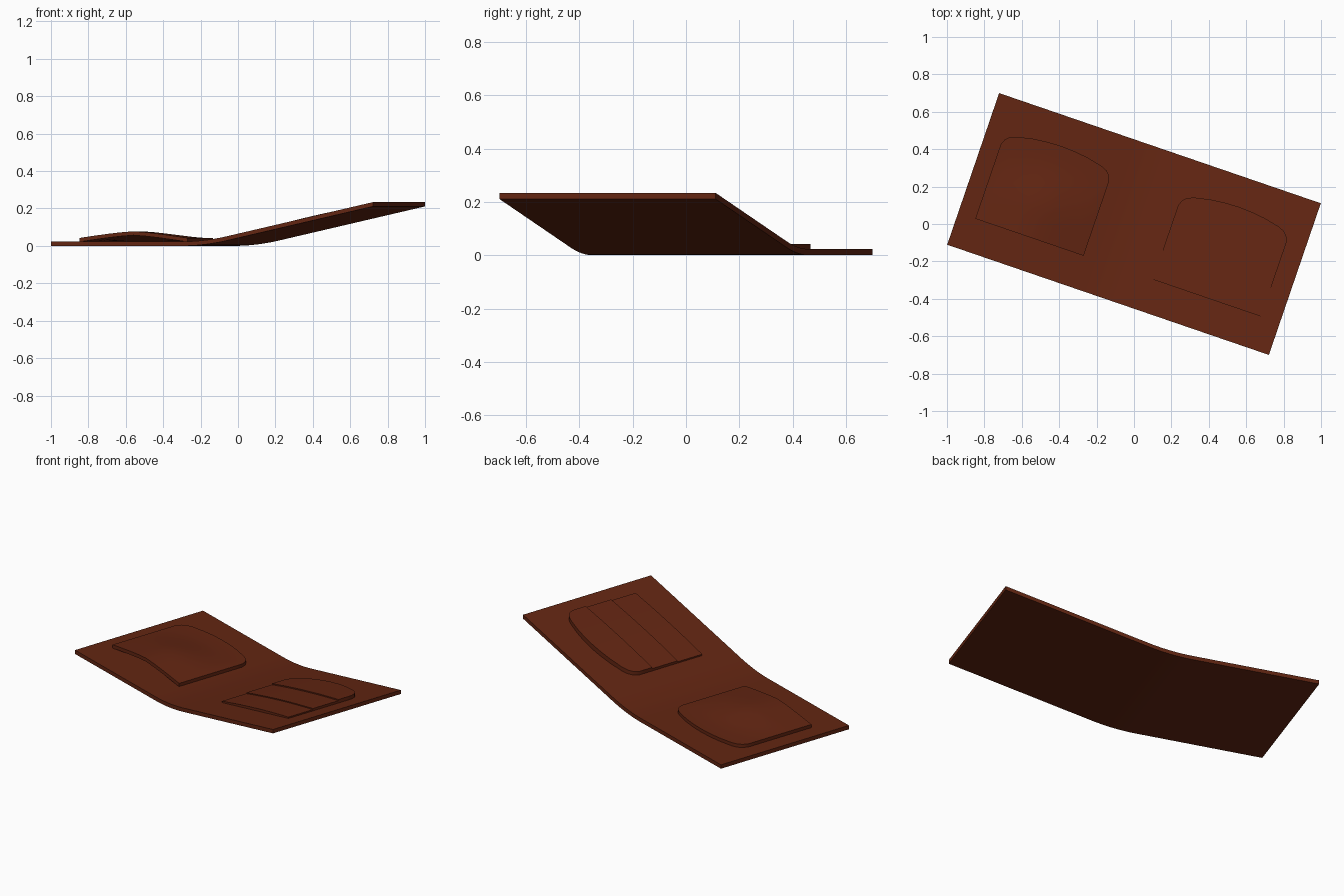
import bpy, bmesh, math

if "Cube" in bpy.data.objects:
    bpy.data.objects.remove(bpy.data.objects["Cube"])

ANGLE = math.atan2(-0.324, 0.946)      # the open wallet lies turned on the table
HALF_L, HALF_W, THICK = 0.909, 0.4285, 0.023
SLOPE, FOLD, BEND = 0.221, -0.045, 0.13  # right flap slope, fold position, fold half width

leather = bpy.data.materials.new("brown_leather")
leather.diffuse_color = (0.125, 0.019, 0.006, 1)
leather.use_nodes = True
leather.node_tree.nodes["Principled BSDF"].inputs["Base Color"].default_value = leather.diffuse_color


def ground(u):
    """Underside height of the folded sheet along its length."""
    t = u - FOLD
    if t < -BEND:
        return 0.0
    if t > BEND:
        return SLOPE * t
    return SLOPE * (t + BEND) ** 2 / (4 * BEND)


def slab(name, us, v_range, top, bottom, rows):
    """Closed slab over a grid; heights are measured from the folded sheet."""
    bm = bmesh.new()
    layers = []
    for height in (top, bottom):
        grid = []
        for u in us:
            lo, hi = v_range(u)
            col = []
            for j in range(rows + 1):
                v = lo + (hi - lo) * j / rows
                x = u * math.cos(ANGLE) - v * math.sin(ANGLE)
                y = u * math.sin(ANGLE) + v * math.cos(ANGLE)
                col.append(bm.verts.new((x, y, ground(u) + height(u, v))))
            grid.append(col)
        layers.append(grid)
    n = len(us) - 1
    for g in layers:
        for i in range(n):
            for j in range(rows):
                bm.faces.new((g[i][j], g[i + 1][j], g[i + 1][j + 1], g[i][j + 1]))
    # side walls around the rim
    rim = ([(i, 0) for i in range(n)] + [(n, j) for j in range(rows)]
           + [(i, rows) for i in range(n, 0, -1)] + [(0, j) for j in range(rows, 0, -1)])
    t, b = layers
    for (i, j), (k, l) in zip(rim, rim[1:] + rim[:1]):
        bm.faces.new((t[i][j], t[k][l], b[k][l], b[i][j]))
    bmesh.ops.recalc_face_normals(bm, faces=bm.faces)
    me = bpy.data.meshes.new(name)
    bm.to_mesh(me)
    bm.free()
    ob = bpy.data.objects.new(name, me)
    bpy.context.collection.objects.link(ob)
    me.materials.append(leather)
    bpy.ops.object.select_all(action='DESELECT')
    ob.select_set(True)
    bpy.context.view_layer.objects.active = ob
    bpy.ops.object.shade_smooth_by_angle(angle=math.radians(30))
    return ob


# Folded leather cover
fold_us = [FOLD + BEND * (k / 6 - 1) for k in range(13)]
slab("cover", [-HALF_L] + fold_us + [HALF_L], lambda u: (-HALF_W, HALF_W),
     lambda u, v: THICK, lambda u, v: 0.0, 1)

# Shared pocket outline: straight sides with a rounded, arched top
PW = 0.306
ARCH = [(0, 0.268), (0.25, 0.265), (0.5, 0.256), (0.78, 0.238),
        (0.89, 0.224), (0.96, 0.203), (1.0, 0.172)]
STEPS = [-s for s, _ in ARCH[:0:-1]] + [s for s, _ in ARCH]


def arch_top(s):
    s = min(abs(s), 1.0)
    for (a, va), (b, vb) in zip(ARCH, ARCH[1:]):
        if s <= b + 1e-6:
            return va + (vb - va) * (s - a) / (b - a)
    return ARCH[-1][1]


# Left pocket: bulging flap, open along the front edge
LC = -0.506


def bulge(u, v):
    s = min(abs(u - LC) / PW, 1.0)
    fade = min(max((0.2 - v) / 0.3, 0.0), 1.0)
    return 0.036 * (1 - s ** 1.3) * fade * fade * (3 - 2 * fade)


slab("left_pocket", [LC + PW * s for s in STEPS],
     lambda u: (-0.248, arch_top((u - LC) / PW)),
     lambda u, v: THICK + 0.019 + bulge(u, v),
     lambda u, v: THICK - 0.002 + bulge(u, v), 10)

# Right side: three stepped card slots, highest at the arched end
RC = 0.497
for name, lo, hi, h in (("lower_card_slot", -0.248, -0.084, 0.008),
                        ("middle_card_slot", -0.084, 0.087, 0.014),
                        ("upper_card_slot", 0.087, 1.0, 0.021)):
    slab(name, [RC + PW * s for s in STEPS],
         lambda u: (lo, min(hi, arch_top((u - RC) / PW))),
         lambda u, v: THICK + h + 0.007 * max(0.0, 1 - ((u - RC) / PW) ** 2),
         lambda u, v: THICK - 0.003, 3)
